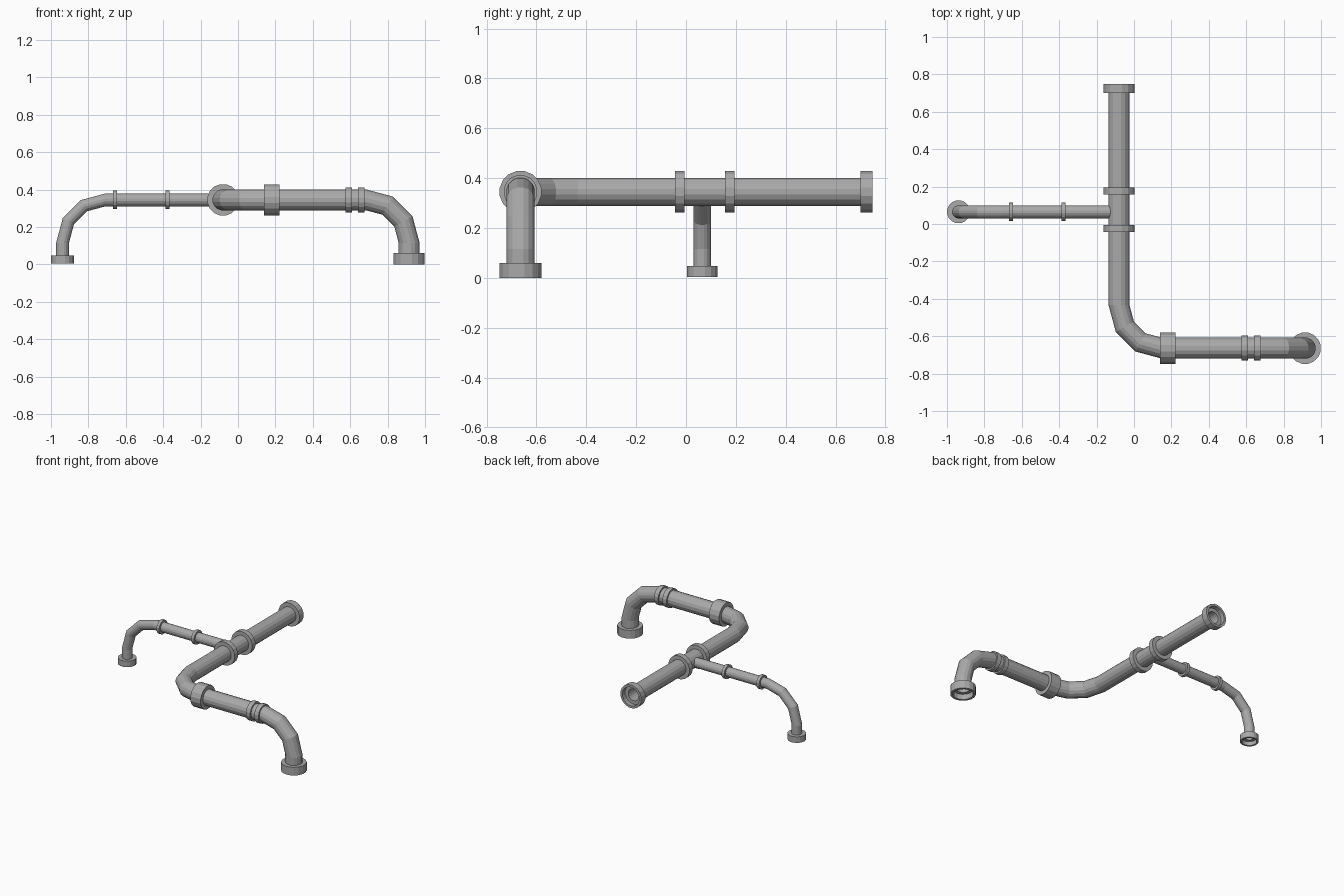
import bpy, bmesh, math
from mathutils import Vector

cube = bpy.data.objects.get("Cube")
if cube:
    bpy.data.objects.remove(cube, do_unlink=True)

SIDES = 16
Z = 0.345          # height of the horizontal runs
BEND = 0.23        # bend radius of every elbow

metal = bpy.data.materials.new("grey metal")
metal.use_nodes = True
GREY = (0.4, 0.4, 0.4, 1)
metal.diffuse_color = GREY
metal.node_tree.nodes["Principled BSDF"].inputs["Base Color"].default_value = GREY


def loft(name, rings, side, closed=True):
    """Join circular rings (centre, tangent, radius) into a closed ring-shaped skin."""
    bm = bmesh.new()
    loops = []
    for centre, tangent, radius in rings:
        up = tangent.cross(side)
        loop = []
        for i in range(SIDES):
            a = math.tau * (i + 0.5) / SIDES
            loop.append(bm.verts.new(centre + radius * (side * math.cos(a) + up * math.sin(a))))
        loops.append(loop)
    for a, b in zip(loops, loops[1:] + loops[:1]):
        for i in range(SIDES):
            j = (i + 1) % SIDES
            bm.faces.new((a[i], a[j], b[j], b[i]))
    bmesh.ops.recalc_face_normals(bm, faces=bm.faces[:])
    mesh = bpy.data.meshes.new(name)
    bm.to_mesh(mesh)
    bm.free()
    mesh.materials.append(metal)
    obj = bpy.data.objects.new(name, mesh)
    bpy.context.collection.objects.link(obj)
    return obj


def bent_pipe(name, start, corner, end, radius):
    """Hollow pipe with one three-segment elbow."""
    start, corner, end = Vector(start), Vector(corner), Vector(end)
    d1, d2 = (corner - start).normalized(), (end - corner).normalized()
    path = [(start, d1)]
    for k in range(4):
        a = math.radians(30 * k)
        p = corner + BEND * (d1 * (math.sin(a) - 1) + d2 * (1 - math.cos(a)))
        path.append((p, d1 * math.cos(a) + d2 * math.sin(a)))
    path.append((end, d2))
    outer = [(p, t, radius) for p, t in path]
    inner = [(p, t, radius * 0.75) for p, t in reversed(path)]
    loft(name, outer + inner, d1.cross(d2).normalized())


def lathe(name, origin, axis, profile):
    """Revolve a closed (distance, radius) profile about an axis."""
    origin, axis = Vector(origin), Vector(axis)
    side = Vector((0, 1, 0)) if abs(axis.y) < 0.5 else Vector((0, 0, 1))
    loft(name, [(origin + axis * d, axis, r) for d, r in profile], side)


def collar(name, origin, axis, length, radius, bore):
    lathe(name, origin, axis, [(0, bore), (0, radius), (length, radius), (length, bore)])


def socket(name, origin, axis, length, radius, bore):
    """Open end fitting with a recessed seat; the axis points out of the pipe."""
    mouth, seat = radius * 0.8, length * 0.35
    lathe(name, origin, axis, [(0, bore), (0, radius), (length, radius),
                               (length, mouth), (seat, mouth), (seat, bore)])


R, r = 0.057, 0.035      # main and branch pipe radii
MX, MY = -0.08, -0.664   # lines of the main runs
LX, BX, BY = 0.915, -0.938, 0.065

# Pipes
bent_pipe("main_pipe", (MX, 0.715, Z), (MX, MY, Z), (0.18, MY, Z), R)
bent_pipe("left_pipe", (0.18, MY, Z), (LX, MY, Z), (LX, MY, 0.04), R)
bent_pipe("branch_pipe", (MX - 0.046, BY, Z), (BX, BY, Z), (BX, BY, 0.035), r)

# Collars on the main run, either side of the branch
for name, y in (("front_tee_collar", -0.044), ("back_tee_collar", 0.157)):
    collar(name, (MX, y, Z), (0, 1, 0), 0.038, 0.085, R * 0.9)

# Coupling and twin rings on the left run
collar("coupling", (0.14, MY, Z), (1, 0, 0), 0.082, 0.085, R * 0.9)
for name, x in (("inner_ring", 0.575), ("outer_ring", 0.642)):
    collar(name, (x, MY, Z), (1, 0, 0), 0.034, 0.068, R * 0.9)

# Rings on the branch
for name, x in (("branch_inner_ring", -0.388), ("branch_outer_ring", -0.668)):
    collar(name, (x, BY, Z), (1, 0, 0), 0.022, 0.05, r * 0.9)

# Open end sockets
socket("back_socket", (MX, 0.701, Z), (0, 1, 0), 0.048, 0.085, R * 0.75)
socket("left_socket", (LX, MY, 0.06), (0, 0, -1), 0.06, 0.085, R * 0.75)
socket("branch_socket", (BX, BY, 0.048), (0, 0, -1), 0.044, 0.062, r * 0.75)
